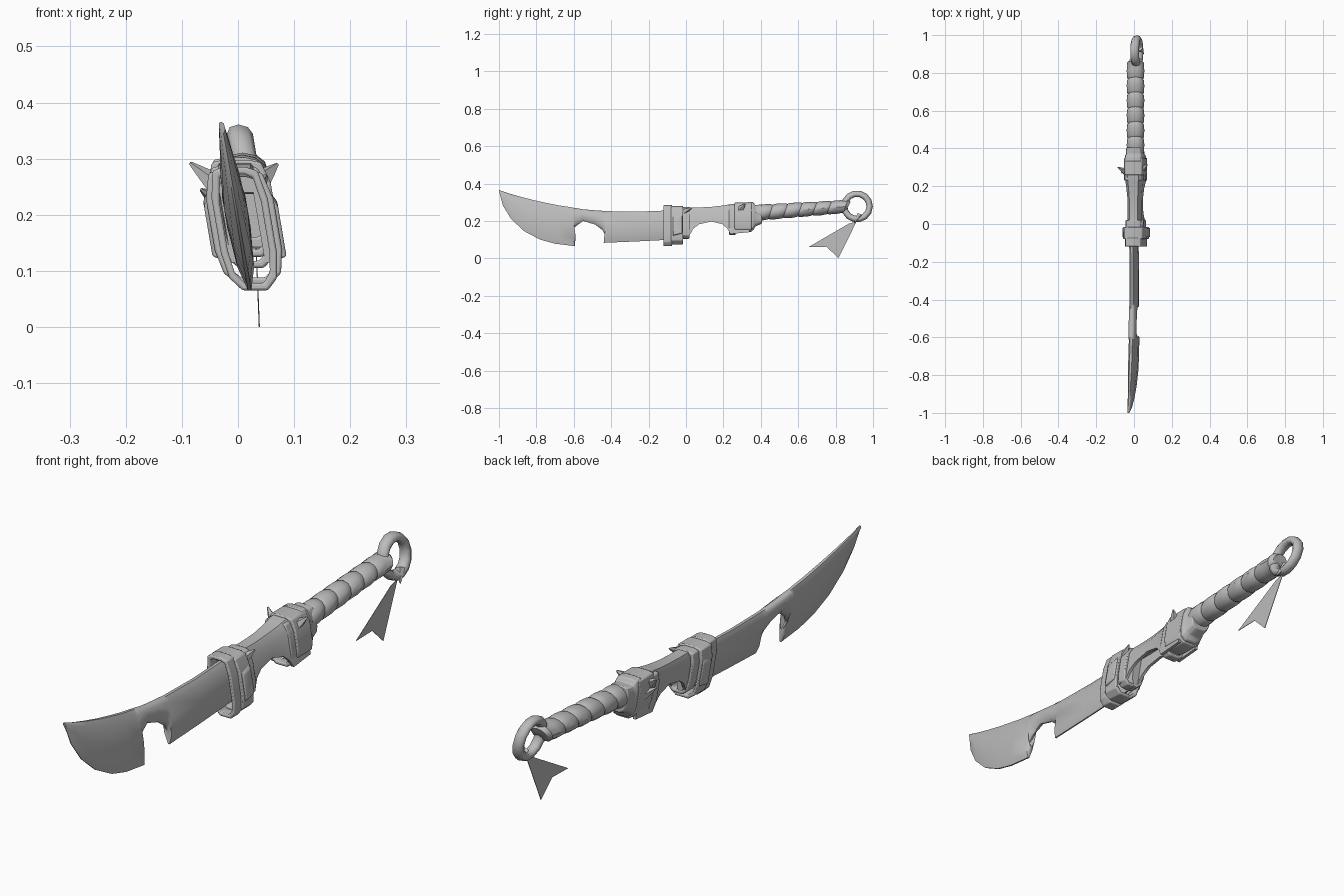
import bpy, bmesh, math
from mathutils import Vector

cube = bpy.data.objects.get("Cube")
if cube:
    bpy.data.objects.remove(cube, do_unlink=True)

grey = bpy.data.materials.new("plain grey")
grey.use_nodes = True
COLOR = (0.5, 0.5, 0.5, 1)
grey.diffuse_color = COLOR
grey.node_tree.nodes["Principled BSDF"].inputs["Base Color"].default_value = COLOR


def lean(z):
    """Sideways lean shared by the whole weapon."""
    return 0.02 - 0.17 * (z - 0.07)


def finish(name, bm, bevel=0.0, angle=40):
    bmesh.ops.recalc_face_normals(bm, faces=bm.faces)
    mesh = bpy.data.meshes.new(name)
    bm.to_mesh(mesh)
    bm.free()
    obj = bpy.data.objects.new(name, mesh)
    bpy.context.collection.objects.link(obj)
    mesh.materials.append(grey)
    if bevel:
        mod = obj.modifiers.new("soft edges", 'BEVEL')
        mod.width, mod.segments, mod.limit_method = bevel, 2, 'ANGLE'
    bpy.ops.object.select_all(action='DESELECT')
    obj.select_set(True)
    bpy.context.view_layer.objects.active = obj
    bpy.ops.object.shade_smooth_by_angle(angle=math.radians(angle))


def loft(name, sections, wrap=False, bevel=0.0, angle=40):
    """Skin a list of closed cross-sections that have equal point counts."""
    bm = bmesh.new()
    loops = [[bm.verts.new(p) for p in s] for s in sections]
    pairs = list(zip(loops, loops[1:])) + ([(loops[-1], loops[0])] if wrap else [])
    for a, b in pairs:
        n = len(a)
        for i in range(n):
            j = (i + 1) % n
            bm.faces.new((a[i], a[j], b[j], b[i]))
    if not wrap:
        bm.faces.new(loops[0])
        bm.faces.new(loops[-1])
    finish(name, bm, bevel, angle)


# Blade: each rung joins a spine point (y, z) to a cutting-edge point (y, z)
rungs = [
    (-1, .365, -.996, .345), (-.95, .348, -.978, .28), (-.88, .328, -.935, .21),
    (-.81, .31, -.865, .145), (-.75, .297, -.78, .10), (-.68, .283, -.70, .078),
    (-.62, .274, -.595, .065), (-.61, .272, -.59, .115), (-.605, .271, -.61, .14),
    (-.59, .269, -.597, .165), (-.55, .262, -.55, .20), (-.49, .257, -.485, .18),
    (-.455, .255, -.445, .15), (-.44, .253, -.432, .12), (-.42, .252, -.44, .083),
    (-.25, .25, -.27, .09), (0.02, .26, 0.02, .105)]
profile = [(0, .006), (.12, .017), (.45, .021), (.8, .015), (1, .003)]
blade = []
for k, (yt, zt, yb, zb) in enumerate(rungs):
    fat = min(1, .25 + k * .2)
    side = []
    for t, w in profile:
        z = zt + (zb - zt) * t
        side.append((lean(z), yt + (yb - yt) * t, z, w * fat))
    blade.append([(x + w, y, z) for x, y, z, w in side] +
                 [(x - w, y, z) for x, y, z, w in reversed(side)])
loft("blade", blade, angle=50)


# Collars: chamfered bands around the blade, leaning with it
def outline(y, z0, z1, hw, cx, inset=0.0):
    z0, z1, hw = z0 + inset, z1 - inset, hw - inset
    h = z1 - z0
    pts = [(.45, 0), (.85, .1), (1, .3), (1, .75), (.8, .97), (.4, 1)]
    half = [(a * hw, z0 + b * h) for a, b in pts]
    full = half + [(-x, z) for x, z in reversed(half)]
    return [(lean(z) + cx + x, y, z) for x, z in full]


def collar(name, y0, y1, z0, z1, hw, cx=.01, t=.013):
    loft(name, [outline(y0, z0, z1, hw, cx), outline(y1, z0, z1, hw, cx),
                outline(y1, z0, z1, hw, cx, t), outline(y0, z0, z1, hw, cx, t)],
         wrap=True, bevel=.004)


collar("front_collar_lip", -.12, -.075, .065, .285, .05)
collar("front_collar_band", -.08, -.015, .075, .28, .06)
collar("front_collar_rear", -.02, .02, .105, .275, .048)
collar("rear_collar_lip", .23, .265, .125, .288, .052)
collar("rear_collar_band", .26, .35, .14, .298, .055, .015, .02)
loft("rear_collar_end", [outline(y, z0, z1, hw, .014) for y, z0, z1, hw in
                         [(.33, .145, .302, .05), (.36, .15, .30, .05),
                          (.37, .17, .285, .045), (.405, .185, .288, .042)]], bevel=.004)

# Body shell: an upside-down trough whose lower rim follows an arch
shell = []
for y, low, top, w in [(-.02, .115, .275, .036), (.02, .125, .272, .036),
                       (.04, .16, .272, .036), (.07, .182, .272, .036),
                       (.135, .197, .275, .037), (.195, .182, .282, .042),
                       (.22, .16, .286, .045), (.237, .13, .29, .047),
                       (.34, .14, .296, .047)]:
    v = w - .012
    sect = [(w, low), (w, top - .03), (w * .6, top), (-w * .6, top),
            (-w, top - .03), (-w, low), (-v, low), (-v, top - .035),
            (v, top - .035), (v, low)]
    shell.append([(lean(z) + .012 + x, y, z) for x, z in sect])
loft("body_shell", shell)

# Raised side cleats on the front collar
for s, label in ((1, "left"), (-1, "right")):
    cleat = []
    for x, c, h in ((.04, .19, .075), (.066, .175, .05)):
        corners = ((-.07, c - h), (-.02, c - h * .8), (-.02, c + h), (-.07, c + h * .8))
        cleat.append([(lean(z) + .01 + s * x, y, z) for y, z in corners])
    loft(label + "_cleat", cleat, bevel=.004)


# Spikes on the rear collar
def spike(name, base, tip, r):
    base, tip = Vector(base), Vector(tip)
    axis = (tip - base).normalized()
    u = axis.orthogonal().normalized()
    v = axis.cross(u)

    def ring_at(c, q):
        angles = [i * math.tau / 5 for i in range(5)]
        return [c + (u * math.cos(a) + v * math.sin(a)) * q for a in angles]
    loft(name, [ring_at(base, r), ring_at(base.lerp(tip, .5), r * .6), ring_at(tip, r * .15)])


spike("right_spike", (-.035, .27, .25), (-.085, .30, .292), .022)
spike("right_lower_spike", (-.03, .31, .22), (-.066, .27, .245), .02)
spike("left_spike", (.04, .29, .26), (.07, .315, .29), .022)
spike("left_front_spike", (.035, -.01, .25), (.05, .03, .27), .018)

# Wrapped grip: a bulge for every turn of the wrapping
grip = []
TURNS, SIDES = 6, 12
for i in range(TURNS):
    for f, s in ((0, .9), (.12, 1.0), (.6, 1.04), (.95, .97)):
        t = (i + f) / TURNS
        y, zc = .38 + .47 * t, .243 + .033 * t
        grip.append((y - .006, zc, .045 * s, (.043 - .008 * t) * s))
grip += [(.852, .277, .046, .036), (.868, .278, .032, .025)]
loft("wrapped_grip", [[(.008 + rx * math.cos(a), y + .012 * math.sin(a), zc + rz * math.sin(a))
                       for a in (k * math.tau / SIDES for k in range(SIDES))]
                      for y, zc, rx, rz in grip], angle=35)

# Pommel ring
ring = []
for i in range(14):
    a = i * math.tau / 14
    sect = []
    for k in range(8):
        b = k * math.tau / 8
        r = .068 + .017 * math.cos(b)
        z = .278 + r * math.sin(a)
        sect.append((.028 - .17 * (z - .2) + .023 * math.sin(b), .914 + r * math.cos(a), z))
    ring.append(sect)
loft("pommel_ring", ring, wrap=True, angle=60)

# Ribbon knot and swallow-tailed ribbon
spike("ribbon_knot", (.03, .93, .23), (.05, .90, .19), .018)
ribbon = [(.87, .185), (.655, .06), (.752, .062), (.815, 0), (.912, .197)]
loft("ribbon", [[(.03 + (.2 - z) * .04 + d, y, z) for y, z in ribbon] for d in (-.001, .001)])
